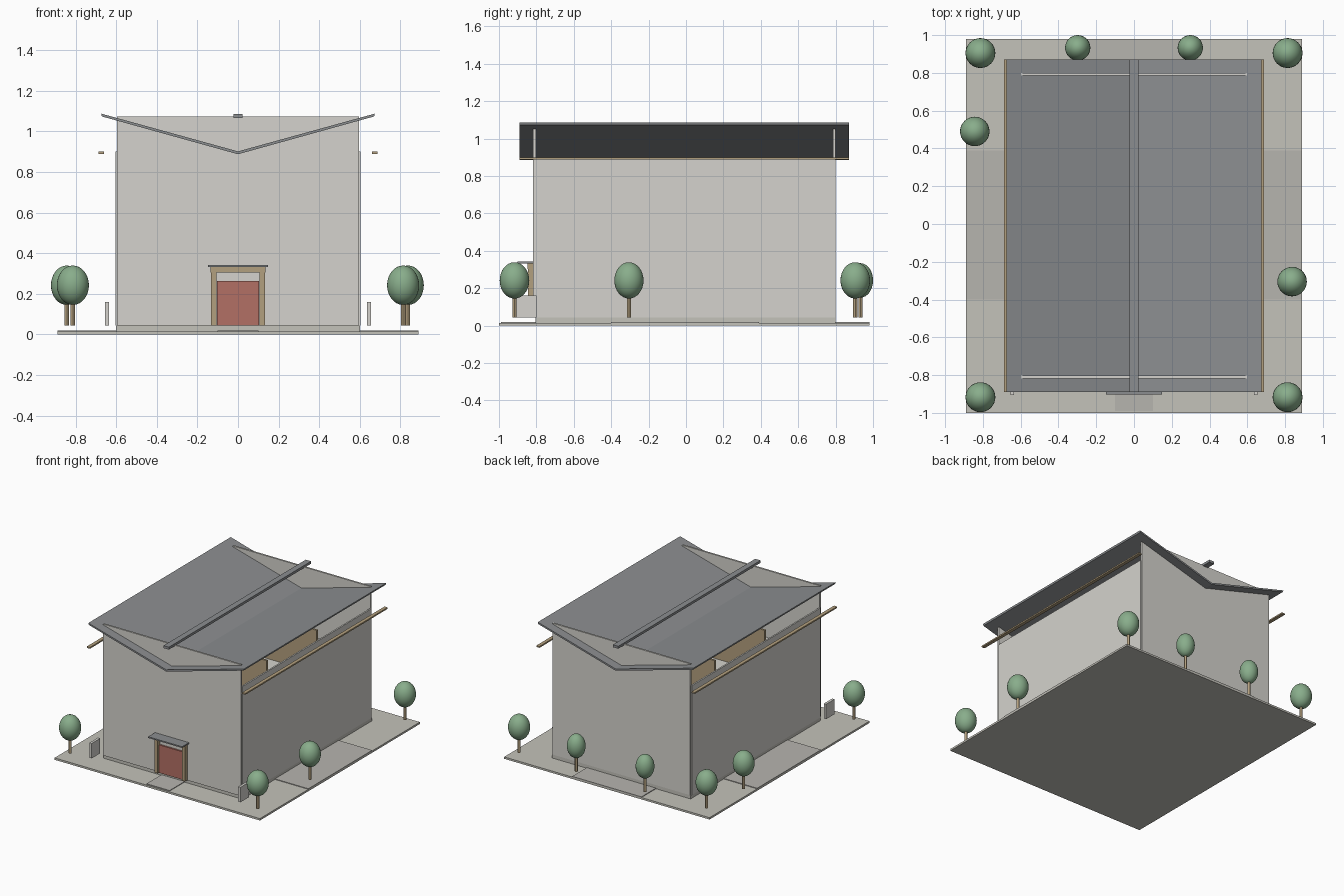
import bpy, math

if "Cube" in bpy.data.objects:
    bpy.data.objects.remove(bpy.data.objects["Cube"])

def mat(name, col):
    m = bpy.data.materials.new(name)
    m.diffuse_color = (*col, 1)
    m.use_nodes = True
    m.node_tree.nodes["Principled BSDF"].inputs["Base Color"].default_value = m.diffuse_color
    return m

PLASTER = mat("plaster", (0.66, 0.65, 0.61))
STONE = mat("stone", (0.55, 0.54, 0.49))
PAVING = mat("paving", (0.47, 0.46, 0.43))
METAL = mat("roof_metal", (0.26, 0.27, 0.28))
WOOD = mat("wood", (0.45, 0.35, 0.21))
RED = mat("door_red", (0.45, 0.16, 0.13))
GREEN = mat("leaf", (0.25, 0.42, 0.26))

def box(name, x, y, z, m):
    """Box from (min, max) ranges."""
    bpy.ops.mesh.primitive_cube_add(size=1, location=[(a + b) / 2 for a, b in (x, y, z)])
    o = bpy.context.object
    o.name = name
    for v in o.data.vertices:
        v.co = [c * (r[1] - r[0]) for c, r in zip(v.co, (x, y, z))]
    o.data.materials.append(m)
    return o

def sided(name, x, y, z, m):
    """Box and its twin mirrored in x."""
    box(name + "_right", x, y, z, m)
    box(name + "_left", (-x[1], -x[0]), y, z, m)

# Site, paving strips and plinth
box("ground_slab", (-0.89, 0.89), (-1, 0.98), (0, 0.015), STONE)
sided("side_paving", (0.6, 0.89), (-0.4, 0.39), (0.012, 0.02), PAVING)
box("back_paving", (-0.3, 0.3), (0.8, 0.98), (0.012, 0.02), PAVING)
box("front_path", (-0.1, 0.1), (-0.99, -0.8), (0.012, 0.02), PAVING)
box("plinth", (-0.6, 0.6), (-0.805, 0.8), (0.01, 0.043), STONE)

# Outer walls: low along the sides, tall at the ends
sided("side_wall", (0.592, 0.604), (-0.805, 0.79), (0.043, 0.9), PLASTER)
box("front_wall", (-0.597, 0.597), (-0.817, -0.803), (0.043, 1.072), PLASTER)
box("back_wall", (-0.597, 0.597), (0.786, 0.8), (0.043, 1.072), PLASTER)

# Interior floor and partitions seen through the clerestory gap
box("upper_floor", (-0.592, 0.592), (-0.803, 0.786), (0.53, 0.545), PLASTER)
for y, n in ((-0.31, "front"), (0.31, "back")):
    box(n + "_partition", (-0.47, 0.47), (y - 0.008, y + 0.008), (0.043, 0.88), WOOD)

# Butterfly roof: V profile extruded along y
Y0, Y1 = -0.89, 0.872
prof = [(-0.674, 1.087), (0, 0.901), (0.674, 1.087), (0.67, 1.073), (0, 0.887), (-0.67, 1.073)]
n = len(prof)
verts = [(x, y, z) for y in (Y0, Y1) for x, z in prof]
faces = [(i, (i + 1) % n, (i + 1) % n + n, i + n) for i in range(n)]
faces += [(0, 5, 4, 1), (1, 4, 3, 2), (6, 7, 10, 11), (7, 8, 9, 10)]
me = bpy.data.meshes.new("butterfly_roof")
me.from_pydata(verts, [], faces)
roof = bpy.data.objects.new("butterfly_roof", me)
bpy.context.collection.objects.link(roof)
me.materials.append(METAL)
bpy.context.view_layer.objects.active = roof
bpy.ops.object.select_all(action='DESELECT')
roof.select_set(True)
bpy.ops.object.mode_set(mode='EDIT')
bpy.ops.mesh.select_all(action='SELECT')
bpy.ops.mesh.normals_make_consistent(inside=False)
bpy.ops.object.mode_set(mode='OBJECT')

# Ridge beam and eaves rails
box("ridge_beam", (-0.023, 0.023), (Y0, Y1), (1.065, 1.084), METAL)
sided("eaves_rail", (0.66, 0.687), (Y0, Y1), (0.889, 0.9), WOOD)

# Entrance: door, transom panel, timber frame, canopy
box("door", (-0.103, 0.103), (-0.83, -0.815), (0.043, 0.262), RED)
sided("door_post", (0.105, 0.133), (-0.845, -0.815), (0.043, 0.305), WOOD)
box("door_lintel", (-0.135, 0.135), (-0.848, -0.815), (0.304, 0.332), WOOD)
box("door_canopy", (-0.147, 0.147), (-0.902, -0.815), (0.332, 0.342), METAL)

# Low garden walls beside the front corners
sided("garden_wall", (0.634, 0.654), (-0.905, -0.8), (0.043, 0.16), PLASTER)

# Trees: x, y, crown radius, crown half height
trees = [(s * 0.813, y, 0.079, 0.097) for s in (-1, 1) for y in (-0.917, 0.905)]
trees += [(s * 0.298, 0.933, 0.067, 0.092) for s in (-1, 1)]
trees += [(-0.843, 0.49, 0.078, 0.097), (0.837, -0.305, 0.078, 0.097)]
for x, y, r, h in trees:
    bpy.ops.mesh.primitive_cylinder_add(vertices=12, radius=0.011, depth=0.13, location=(x, y, 0.108))
    t = bpy.context.object
    t.name = "tree_trunk"
    t.data.materials.append(WOOD)
    bpy.ops.object.shade_smooth_by_angle()
    bpy.ops.mesh.primitive_uv_sphere_add(segments=32, ring_count=16, radius=1, location=(x, y, 0.242))
    c = bpy.context.object
    c.name = "tree_crown"
    c.scale = (r, r, h)
    c.data.materials.append(GREEN)
    bpy.ops.object.shade_smooth_by_angle()
